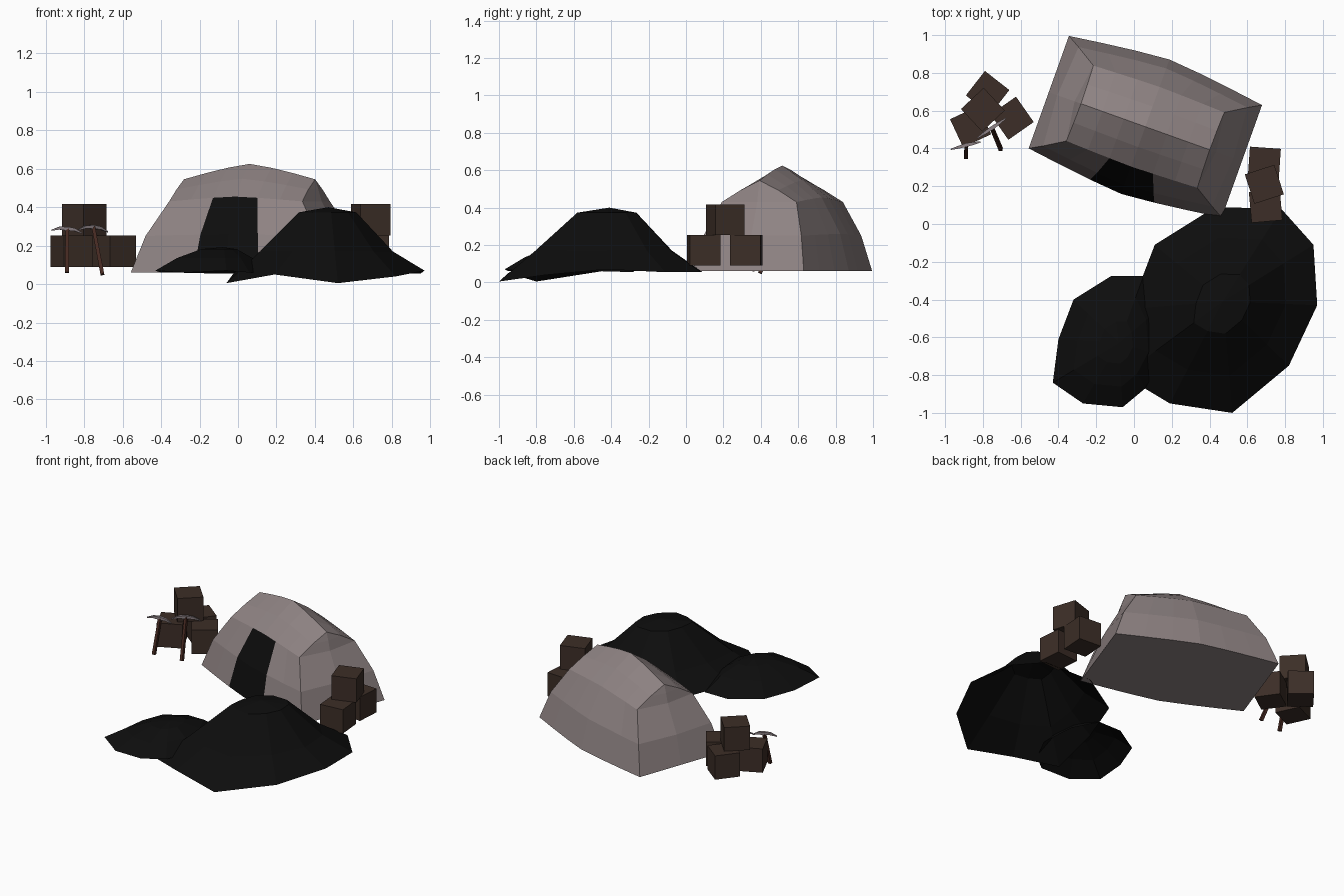
import bpy, bmesh
from math import radians
from mathutils import Vector, Matrix

if "Cube" in bpy.data.objects:
    bpy.data.objects.remove(bpy.data.objects["Cube"])


def material(name, rgb):
    m = bpy.data.materials.new(name)
    m.diffuse_color = (*rgb, 1)
    m.use_nodes = True
    m.node_tree.nodes["Principled BSDF"].inputs["Base Color"].default_value = m.diffuse_color
    return m


CANVAS = material("canvas", (0.27, 0.225, 0.225))
DARK = material("dark", (0.004, 0.004, 0.004))
CRATE = material("crate_wood", (0.045, 0.027, 0.02))
HANDLE = material("handle_wood", (0.06, 0.022, 0.015))
METAL = material("metal", (0.27, 0.225, 0.24))


def finish(bm, name, *mats):
    bmesh.ops.remove_doubles(bm, verts=bm.verts, dist=1e-4)
    bmesh.ops.recalc_face_normals(bm, faces=bm.faces)
    me = bpy.data.meshes.new(name)
    bm.to_mesh(me)
    bm.free()
    for m in mats:
        me.materials.append(m)
    ob = bpy.data.objects.new(name, me)
    bpy.context.collection.objects.link(ob)
    return ob


def quads(bm, grid, closed=False):
    """Faces between successive rows of vertices."""
    out = []
    for a, b in zip(grid, grid[1:]):
        n = len(a)
        for i in range(n if closed else n - 1):
            j = (i + 1) % n
            out.append(bm.faces.new((a[i], a[j], b[j], b[i])))
    return out


# Tent: arched cross-section swept along its length, swelling in the middle
# rows: half length, half width at end, width swell, height at end, height swell
ROWS = [(.543, .316, .062, .06, 0), (.475, .278, .05, .25, .01),
        (.368, .212, .012, .43, .025), (.364, .108, .006, .493, .055),
        (.362, 0, 0, .545, .08)]
STATIONS = [-1, -2/3, -1/3, 0, 1/3, 2/3, 1]
END_SWELL = [0, .02, .03, .016]


def tent():
    bm = bmesh.new()
    section = [(-1, r) for r in ROWS] + [(1, r) for r in ROWS[-2::-1]]
    grid = []
    for side, (hl, w, dw, z, dz) in section:
        row = []
        for s in STATIONS:
            b = 1 - abs(s) ** 1.25
            row.append(bm.verts.new((s * hl, side * (w + dw * b), z + dz * b)))
        grid.append(row)
    faces = quads(bm, grid)
    n = len(STATIONS) - 1
    for i in (2, 3, n + 2, n + 3):        # doorway panels on the front wall
        faces[i].material_index = 1
    # slightly bulging end walls
    for col, s in ((0, -1), (-1, 1)):
        mid = [bm.verts.new((s * (ROWS[k][0] + END_SWELL[k]), 0, ROWS[k][3]))
               for k in range(4)]
        for k in range(3):
            for a, b in ((k, k + 1), (8 - k, 7 - k)):
                bm.faces.new((grid[a][col], mid[k], mid[k + 1], grid[b][col]))
        for k in (3, 5):
            bm.faces.new((grid[k][col], mid[3], grid[4][col]))
    # floor
    quads(bm, [grid[0], grid[-1]])
    bm.transform(Matrix.Translation((.06, .515, 0)) @ Matrix.Rotation(radians(-19.7), 4, 'Z'))
    finish(bm, "tent", CANVAS, DARK)


tent()


# Dark earth mounds: irregular outline drawn in towards a peak
def mound(name, outline, peak, rings):
    bm = bmesh.new()
    c = Vector(peak)
    grid = [[bm.verts.new(p) for p in outline]]
    for f, z in rings:
        grid.append([bm.verts.new((c.x + (x - c.x) * f, c.y + (y - c.y) * f, z))
                     for x, y, _ in outline])
    quads(bm, grid, True)
    top, last = bm.verts.new(c), grid[-1]
    for i in range(len(last)):
        bm.faces.new((last[i - 1], last[i], top))
    finish(bm, name, DARK)


mound("large_mound",
      [(.78, .08, .055), (.95, -.11, .055), (.97, -.43, .07), (.82, -.75, .04),
       (.52, -1, .005), (.19, -.95, .05), (-.06, -.8, .005), (-.02, -.45, .06),
       (.11, -.11, .06), (.43, .09, .055)],
      (.47, -.41, .4), [(.67, .17), (.29, .373)])
mound("small_mound",
      [(.05, -.275, .055), (-.12, -.275, .055), (-.32, -.4, .06), (-.4, -.61, .06),
       (-.43, -.84, .07), (-.27, -.95, .06), (-.06, -.97, .07), (.06, -.87, .06),
       (.15, -.7, .06), (.13, -.45, .06)],
      (-.08, -.63, .192), [(.68, .135), (.32, .182)])


# Crates: two stacked groups
def crate(i, x, y, z, turn):
    bm = bmesh.new()
    bmesh.ops.create_cube(bm, size=.164, matrix=Matrix.Translation((x, y, z))
                          @ Matrix.Rotation(radians(turn), 4, 'Z'))
    finish(bm, f"crate_{i}", CRATE)


LOW, HIGH = .172, .335
for i, c in enumerate([(-.775, .695, LOW, -38), (-.865, .515, LOW, 25), (-.645, .56, LOW, 35),
                       (-.8, .605, HIGH, 43), (.69, .322, LOW, -4), (.697, .095, LOW, 5),
                       (.69, .21, HIGH, 18)]):
    crate(i + 1, *c)


# Pickaxes: straight handle and tapered curved head
def bar(name, pts, sizes, mat):
    bm = bmesh.new()
    pts = [Vector(p) for p in pts]
    d = (pts[-1] - pts[0]).normalized()
    side = d.cross(Vector((0, 1, 0)) if abs(d.z) > .7 else Vector((0, 0, 1))).normalized()
    up = side.cross(d)
    grid = [[bm.verts.new(p + (side * a + up * b) * s / 2)
             for a, b in ((-1, -1), (1, -1), (1, 1), (-1, 1))] for p, s in zip(pts, sizes)]
    quads(bm, grid, True)
    bm.faces.new(grid[0])
    bm.faces.new(grid[-1])
    finish(bm, name, mat)


def pickaxe(i, foot, top, left, right):
    bar(f"pickaxe_handle_{i}", [foot, top], [.02, .018], HANDLE)
    l, t, r = Vector(left), Vector(top), Vector(right)
    lift = Vector((0, 0, .007))
    bar(f"pickaxe_head_{i}", [l, l.lerp(t, .5) + lift, t, r.lerp(t, .5) + lift, r],
        [.006, .015, .02, .015, .006], METAL)


pickaxe(1, (-.89, .355, .06), (-.888, .418, .288), (-.97, .395, .28), (-.812, .435, .265))
pickaxe(2, (-.705, .395, .05), (-.752, .508, .297), (-.83, .455, .283), (-.678, .56, .272))
